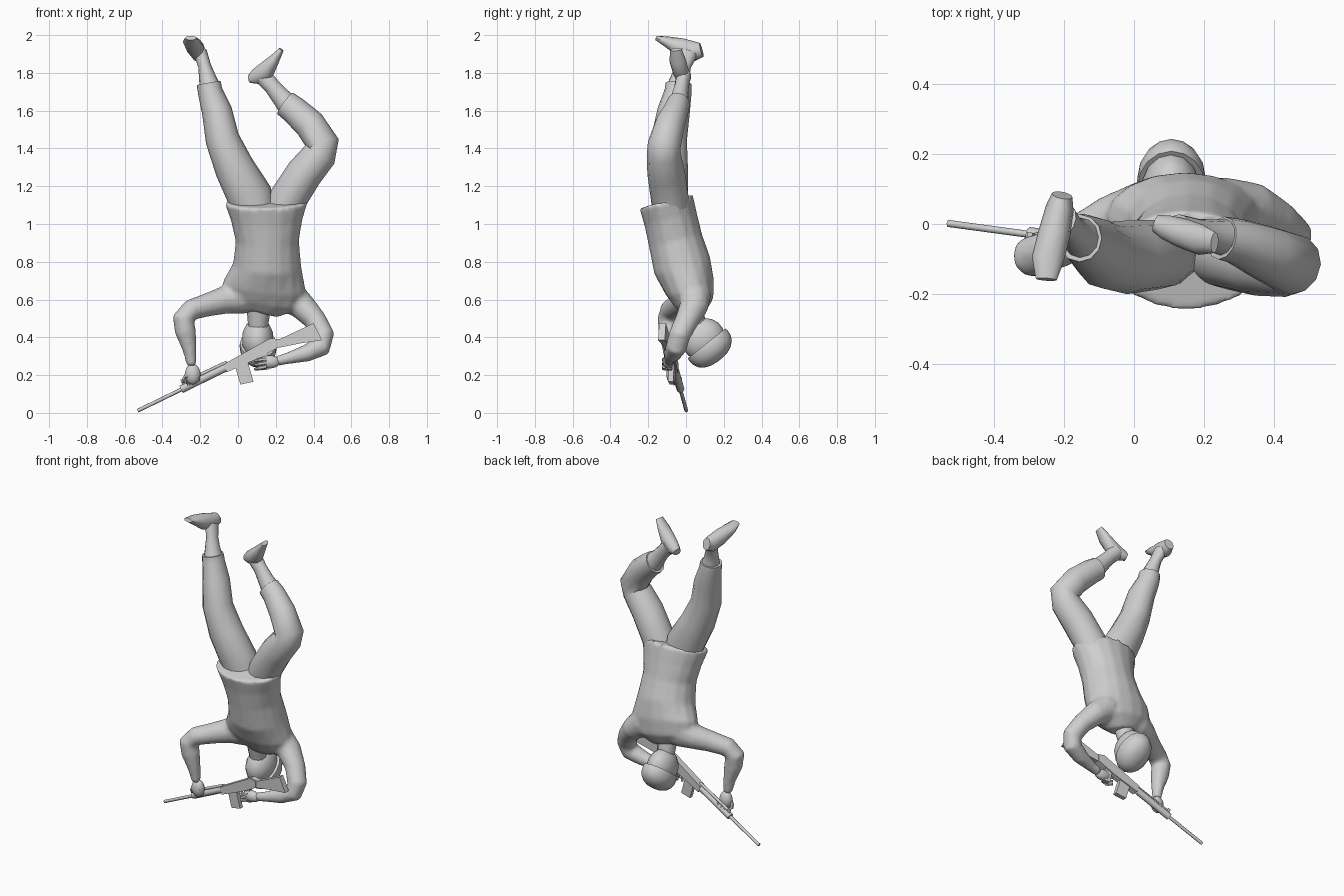
import bpy, bmesh, math
from mathutils import Vector

grey = bpy.data.materials.new("plain grey")
grey.diffuse_color = (0.62, 0.62, 0.62, 1)


def finish(bm, name, angle=50):
    bmesh.ops.recalc_face_normals(bm, faces=bm.faces)
    me = bpy.data.meshes.new(name)
    bm.to_mesh(me)
    bm.free()
    me.materials.append(grey)
    ob = bpy.data.objects.new(name, me)
    bpy.context.collection.objects.link(ob)
    bpy.ops.object.select_all(action='DESELECT')
    ob.select_set(True)
    bpy.context.view_layer.objects.active = ob
    bpy.ops.object.shade_smooth_by_angle(angle=math.radians(angle))
    return ob


def tube(name, stations, ref=(0, 1, 0), sides=12):
    """Skin rings (x, y, z, radius along ref, radius across) along a path."""
    bm, rings = bmesh.new(), []
    pts = [Vector(s[:3]) for s in stations]
    for i, s in enumerate(stations):
        t = (pts[min(i + 1, len(pts) - 1)] - pts[max(i - 1, 0)]).normalized()
        a = Vector(ref)
        a = (a - t * a.dot(t)).normalized()
        b = t.cross(a)
        rings.append([bm.verts.new(pts[i] + a * s[3] * math.cos(k * math.tau / sides)
                                   + b * s[4] * math.sin(k * math.tau / sides))
                      for k in range(sides)])
    for r0, r1 in zip(rings, rings[1:]):
        for k in range(sides):
            bm.faces.new((r0[k], r0[(k + 1) % sides], r1[(k + 1) % sides], r1[k]))
    bm.faces.new(rings[0])
    bm.faces.new(rings[-1])
    return finish(bm, name)


def gun_y(x):
    return -0.07 - 0.135 * x


def plate(name, outline, thick):
    """Front-view outline (x, z) thickened along y on the rifle's plane."""
    bm = bmesh.new()
    f, b = [[bm.verts.new((x, gun_y(x) + s * thick / 2, z)) for x, z in outline]
            for s in (-1, 1)]
    bm.faces.new(f)
    bm.faces.new(b)
    n = len(f)
    for k in range(n):
        bm.faces.new((f[k], f[(k + 1) % n], b[(k + 1) % n], b[k]))
    return finish(bm, name, 30)


def blob(name, loc, size, tilt=0):
    bpy.ops.mesh.primitive_uv_sphere_add(segments=14, ring_count=9, location=loc,
                                         rotation=(tilt, 0, 0))
    ob = bpy.context.object
    ob.name, ob.scale = name, size
    ob.data.materials.append(grey)
    bpy.ops.object.shade_smooth()
    return ob


# jacket, from hem (top) to neck (bottom)
jacket = tube("jacket", [
    (.15, -.105, 1.118, .146, .222), (.152, -.08, 1.02, .143, .19),
    (.155, -.055, .91, .145, .168), (.155, -.02, .78, .155, .182),
    (.14, .018, .67, .135, .222), (.13, .038, .59, .108, .205),
    (.115, .04, .53, .06, .10)], sides=16)

# sleeves
left = tube("support_arm", [
    (.10, .035, .65, .09, .12), (.0, .025, .617, .088, .097),
    (-.07, .005, .597, .076, .075), (-.15, -.035, .575, .065, .064),
    (-.25, -.08, .545, .06, .057), (-.29, -.092, .50, .06, .059),
    (-.278, -.092, .43, .055, .057), (-.255, -.085, .33, .039, .037),
    (-.245, -.08, .25, .028, .027)])
right = tube("trigger_arm", [
    (.19, .04, .67, .09, .11), (.27, .048, .62, .085, .09),
    (.34, .042, .565, .077, .073), (.41, .005, .49, .064, .06),
    (.452, -.035, .41, .058, .06), (.44, -.05, .35, .057, .056),
    (.36, -.07, .315, .049, .046), (.26, -.085, .288, .034, .031),
    (.20, -.09, .273, .029, .027)])

# blend the sleeves into the jacket
for o in (jacket, left, right):
    o.select_set(True)
bpy.context.view_layer.objects.active = jacket
bpy.ops.object.join()
mod = jacket.modifiers.new("merge", 'REMESH')
mod.mode, mod.voxel_size, mod.use_smooth_shade = 'VOXEL', 0.012, True
mod = jacket.modifiers.new("soften", 'SMOOTH')
mod.factor, mod.iterations = 0.5, 6

tube("neck", [(.11, .035, .56, .055, .065), (.105, .06, .44, .05, .05)])

# trousers
tube("straight_trouser_leg", [
    (.09, -.085, 1.04, .09, .11), (.062, -.088, 1.15, .10, .12),
    (-.02, -.095, 1.30, .105, .105), (-.083, -.09, 1.45, .095, .09),
    (-.112, -.065, 1.60, .086, .08), (-.147, -.042, 1.70, .072, .066),
    (-.155, -.04, 1.745, .068, .064)])
tube("bent_trouser_leg", [
    (.23, -.075, 1.04, .09, .10), (.262, -.085, 1.13, .10, .10),
    (.352, -.105, 1.27, .10, .097), (.435, -.118, 1.37, .09, .09),
    (.452, -.115, 1.42, .088, .086), (.38, -.085, 1.528, .08, .082),
    (.295, -.05, 1.605, .066, .074), (.25, -.04, 1.638, .062, .07)])

# ankles and boots
tube("straight_ankle", [(-.15, -.04, 1.73, .06, .056), (-.163, -.03, 1.78, .048, .044),
                        (-.178, -.012, 1.84, .04, .034), (-.20, .015, 1.91, .05, .036)])
tube("straight_boot", [
    (-.25, -.158, 1.985, .012, .03), (-.246, -.10, 1.965, .029, .046),
    (-.228, -.03, 1.935, .05, .046), (-.212, .045, 1.912, .053, .04),
    (-.205, .082, 1.922, .038, .03)], ref=(0, 0, 1))
tube("bent_ankle", [(.265, -.04, 1.63, .055, .06), (.225, -.033, 1.675, .046, .05),
                    (.18, -.023, 1.73, .038, .043), (.125, -.012, 1.79, .04, .048)])
tube("bent_boot", [
    (.23, -.053, 1.924, .013, .03), (.19, -.045, 1.868, .03, .044),
    (.145, -.028, 1.808, .05, .043), (.095, -.01, 1.778, .042, .036),
    (.062, .002, 1.768, .022, .026)], ref=(-.7, 0, .7))

# hands with curled fingers
blob("support_hand", (-.24, -.07, .205), (.042, .034, .055))
blob("trigger_hand", (.165, -.095, .27), (.06, .03, .035))
for i in range(3):
    tube("support_finger", [(-.265 + i * .024, -.085, .195 + i * .01, .012, .012),
                            (-.26 + i * .024, -.06, .155 + i * .01, .012, .012),
                            (-.255 + i * .024, -.025, .168 + i * .01, .009, .009)],
         ref=(1, 0, 0), sides=6)
    tube("trigger_finger", [(.15, -.115, .285 - i * .02, .011, .011),
                            (.11, -.118, .28 - i * .022, .011, .011),
                            (.09, -.09, .275 - i * .022, .008, .008)],
         ref=(0, 0, 1), sides=6)
tube("support_thumb", [(-.26, -.08, .22, .013, .013), (-.285, -.07, .18, .011, .011),
                       (-.29, -.06, .16, .007, .007)], sides=6)

# head and helmet, thrown back
blob("head", (.105, .092, .39), (.085, .118, .108), math.radians(38.5))
tube("helmet", [
    (.107, .137 + d * .62, .333 - d * .78, r, r * .76)
    for d, r in ((-.045, .126), (-.03, .13), (0, .127), (.025, .115), (.048, .09),
                 (.062, .057), (.068, .015))], ref=(0, .78, .62), sides=16)

# rifle
def gun_tube(name, x0, z0, x1, z1, r):
    tube(name, [(x0, gun_y(x0), z0, r, r), (x1, gun_y(x1), z1, r, r)], sides=8)

gun_tube("barrel", -.53, .012, -.25, .148, .010)
gun_tube("handguard", -.30, .125, -.05, .247, .021)
gun_tube("gas_tube", -.28, .165, -.06, .268, .009)
plate("front_sight", [(-.29, .135), (-.305, .175), (-.29, .18), (-.27, .145)], .012)
plate("receiver", [(-.06, .215), (-.075, .258), (.17, .395), (.21, .385),
                   (.21, .345), (.10, .285)], .042)
plate("stock", [(.17, .395), (.22, .39), (.40, .475), (.445, .385), (.33, .368),
                (.19, .34)], .036)
plate("magazine", [(-.012, .235), (.013, .15), (.082, .165), (.052, .27)], .028)
plate("pistol_grip", [(.11, .30), (.125, .225), (.165, .23), (.155, .32)], .028)
